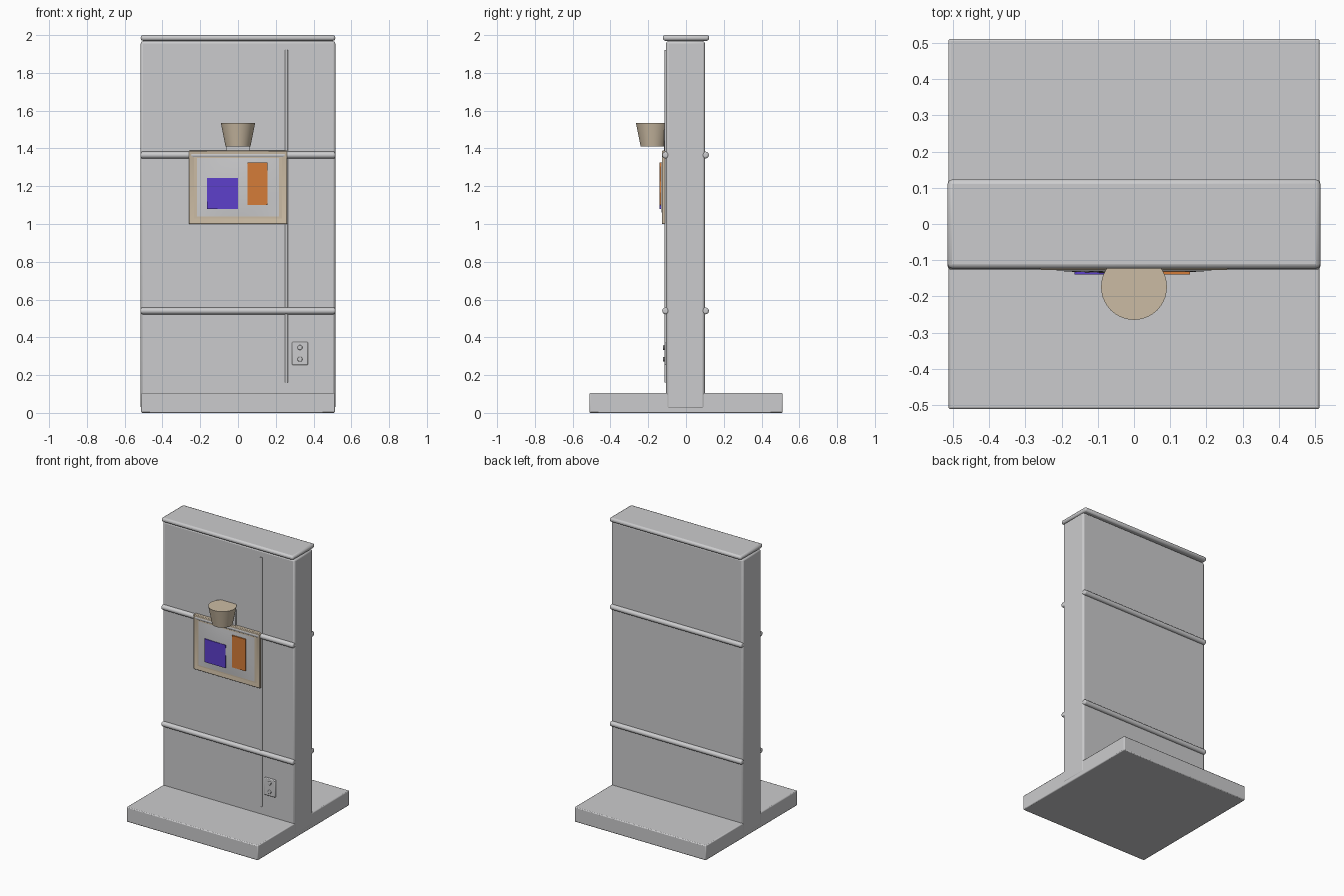
import bpy
import bmesh
from math import radians

cube = bpy.data.objects.get("Cube")
if cube:
    bpy.data.objects.remove(cube, do_unlink=True)


def material(name, r, g, b):
    mat = bpy.data.materials.new(name)
    mat.use_nodes = True
    mat.diffuse_color = (r, g, b, 1)
    mat.node_tree.nodes["Principled BSDF"].inputs["Base Color"].default_value = (r, g, b, 1)
    return mat


grey = material("light_grey", 0.6, 0.6, 0.61)
tan = material("warm_beige", 0.6, 0.5, 0.37)
purple = material("purple", 0.11, 0.05, 0.6)
orange = material("orange", 0.66, 0.2, 0.04)


def finish(obj, name, mat, bevel=0, segments=2):
    obj.name = name
    obj.data.materials.append(mat)
    if bevel:
        mod = obj.modifiers.new("rounded_edges", "BEVEL")
        mod.width = bevel
        mod.segments = segments
        mod.limit_method = "ANGLE"
    bpy.ops.object.shade_smooth_by_angle(angle=radians(35))
    return obj


def box(name, mat, x, y, z, bevel=0):
    """Box from (low, high) ranges on each axis."""
    axes = (x, y, z)
    bpy.ops.mesh.primitive_cube_add(size=1, location=[sum(a) / 2 for a in axes])
    obj = bpy.context.object
    obj.scale = [a[1] - a[0] for a in axes]
    bpy.ops.object.transform_apply(location=False, rotation=False, scale=True)
    return finish(obj, name, mat, bevel)


def rod(name, mat, radius, length, location, rotation, bevel=0):
    bpy.ops.mesh.primitive_cylinder_add(vertices=20, radius=radius, depth=length,
                                        location=location, rotation=rotation)
    return finish(bpy.context.object, name, mat, bevel, 3)


# Base, wall and cap
box("base_slab", grey, (-0.513, 0.513), (-0.512, 0.512), (0, 0.105), 0.006)
box("wall_panel", grey, (-0.515, 0.515), (-0.105, 0.1), (0.02, 1.968), 0.012)
box("top_cap", grey, (-0.515, 0.515), (-0.123, 0.123), (1.97, 2.0), 0.012)

# Horizontal rails on the front and back
for side, y in (("front", -0.108), ("back", 0.103)):
    for level, z in (("lower", 0.54), ("upper", 1.365)):
        rod(f"{side}_{level}_rail", grey, 0.018, 1.03, (0, y, z), (0, radians(90), 0), 0.009)

# Conduit and wall socket
rod("conduit", grey, 0.008, 1.76, (0.256, -0.105, 1.04), (0, 0, 0))
box("socket_plate", grey, (0.286, 0.37), (-0.115, -0.1), (0.253, 0.376), 0.005)
for label, z in (("lower", 0.284), ("upper", 0.346)):
    rod(f"{label}_socket_hole_plug", grey, 0.013, 0.02, (0.328, -0.112, z), (radians(90), 0, 0), 0.004)

# Framed screen: a ring-shaped frame around a domed panel
frame = box("screen_frame", tan, (-0.26, 0.26), (-0.128, -0.1), (1.0, 1.388))
bm = bmesh.new()
bm.from_mesh(frame.data)
bm.normal_update()
front = [f for f in bm.faces if f.normal.y < -0.9]
bmesh.ops.inset_region(bm, faces=front, thickness=0.04)
bmesh.ops.translate(bm, verts=front[0].verts, vec=(0, 0.006, 0))
bm.to_mesh(frame.data)
bm.free()
rim = frame.modifiers.new("rounded_edges", "BEVEL")
rim.width = 0.005
rim.segments = 2


def dome_panel(name, mat, half_x, half_z, depth, location, steps=12):
    """Gently bulging panel facing the front."""
    bpy.ops.mesh.primitive_grid_add(x_subdivisions=steps, y_subdivisions=steps, size=2,
                                    location=location, rotation=(radians(90), 0, 0))
    obj = bpy.context.object
    for v in obj.data.vertices:
        u, w = v.co.x, v.co.y
        v.co = (u * half_x, w * half_z, depth * (1 - u * u) * (1 - w * w))
    return finish(obj, name, mat)


dome_panel("screen_panel", grey, 0.218, 0.155, 0.008, (0, -0.129, 1.195))

# Coloured cards on the screen
box("purple_card", purple, (-0.165, 0.0), (-0.1395, -0.131), (1.08, 1.243))
box("orange_card", orange, (0.05, 0.155), (-0.1395, -0.131), (1.1, 1.325))

# Tapered cup with its bracket
bpy.ops.mesh.primitive_cone_add(vertices=40, radius1=0.066, radius2=0.091, depth=0.125,
                                location=(0, -0.174, 1.4725))
finish(bpy.context.object, "cup", tan)
box("cup_bracket", grey, (-0.062, 0.062), (-0.116, -0.1), (1.37, 1.5), 0.004)
